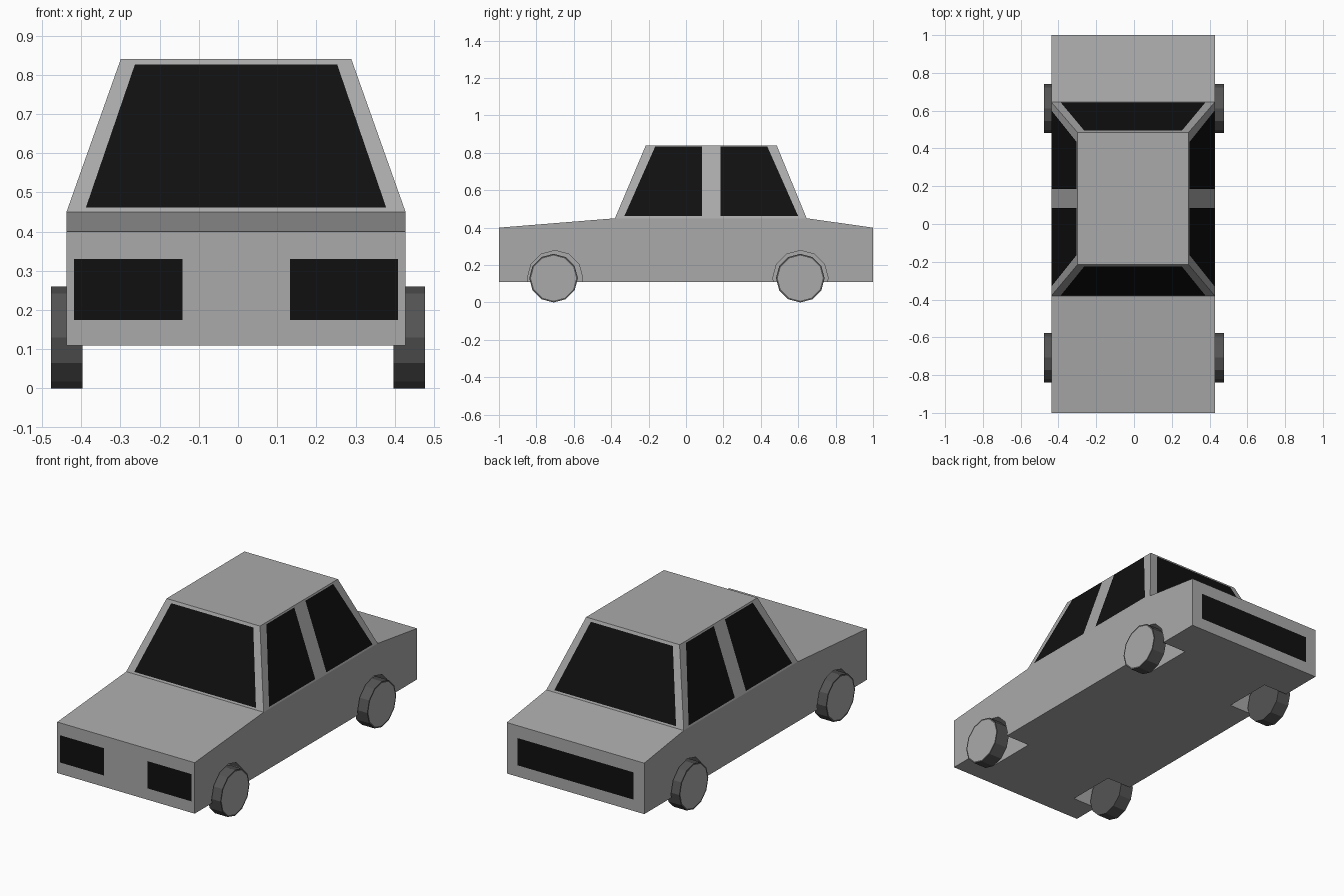
import bpy, bmesh, math
from mathutils import Matrix, Vector

if "Cube" in bpy.data.objects:
    bpy.data.objects.remove(bpy.data.objects["Cube"])

CX = -0.005                      # body sits a hair left of the wheels
W, ROOF_W = 0.4325, 0.294        # half widths at waist and roof
Z0, Z_NOSE, Z_WAIST, Z_ROOF = 0.11, 0.40, 0.45, 0.84
FRONT, REAR = (-0.38, -0.215), (0.645, 0.485)   # cabin y at waist, roof


def material(name, v):
    m = bpy.data.materials.new(name)
    m.diffuse_color = (v, v, v, 1)
    m.use_nodes = True
    m.node_tree.nodes["Principled BSDF"].inputs["Base Color"].default_value = m.diffuse_color
    return m


PAINT = material("grey paint", 0.4)
TYRE = material("dark rubber", 0.09)
GLASS = material("black glass", 0.005)


def make(name, bm, *mats):
    me = bpy.data.meshes.new(name)
    bm.to_mesh(me)
    bm.free()
    for m in mats:
        me.materials.append(m)
    ob = bpy.data.objects.new(name, me)
    bpy.context.collection.objects.link(ob)
    return ob


def disc(bm, x0, x1, y, z, r):
    """12-sided cylinder along x."""
    mat = Matrix.Translation(((x0 + x1) / 2, y, z)) @ Matrix.Rotation(math.pi / 2, 4, 'Y')
    bmesh.ops.create_cone(bm, cap_ends=True, segments=12, radius1=r, radius2=r,
                          depth=abs(x1 - x0), matrix=mat)


# Body: side profile extruded across, then the flat top drawn up into the cabin
bm = bmesh.new()
profile = [(-1, Z0), (1, Z0), (1, Z_NOSE), (REAR[0], Z_WAIST), (FRONT[0], Z_WAIST), (-1, Z_NOSE)]
side = bm.faces.new([bm.verts.new((CX - W, y, z)) for y, z in profile])
ext = bmesh.ops.extrude_face_region(bm, geom=[side])["geom"]
bmesh.ops.translate(bm, vec=(2 * W, 0, 0), verts=[v for v in ext if isinstance(v, bmesh.types.BMVert)])
bmesh.ops.recalc_face_normals(bm, faces=bm.faces)
top = next(f for f in bm.faces if all(abs(v.co.z - Z_WAIST) < 1e-4 for v in f.verts))
ext = bmesh.ops.extrude_face_region(bm, geom=[top])["geom"]
bmesh.ops.delete(bm, geom=[top], context='FACES_ONLY') if top.is_valid else None
for v in ext:
    if isinstance(v, bmesh.types.BMVert):
        sx = 1 if v.co.x > CX else -1
        v.co = (CX + sx * ROOF_W, FRONT[1] if v.co.y < 0 else REAR[1], Z_ROOF)
bmesh.ops.recalc_face_normals(bm, faces=bm.faces)
body = make("car_body", bm, PAINT)

# Wheel arches cut into the body
bm = bmesh.new()
for y in (-0.70, 0.612):
    for s in (-1, 1):
        disc(bm, CX + s * 0.28, CX + s * 0.55, y, 0.13, 0.148)
cutter = make("arch_cutter", bm, PAINT)
cutter.hide_render = True
cutter.hide_viewport = True
cut = body.modifiers.new("arches", 'BOOLEAN')
cut.operation = 'DIFFERENCE'
cut.solver = 'EXACT'
cut.object = cutter

# Wheels: dark tyre with an inset grey disc on the outside
for label, y in (("front", -0.708), ("rear", 0.611)):
    for word, s in (("left", -1), ("right", 1)):
        bm = bmesh.new()
        disc(bm, s * 0.396, s * 0.477, y, 0.13, 0.13)
        cap = max(bm.faces, key=lambda f: s * f.calc_center_median().x)
        bmesh.ops.inset_individual(bm, faces=[cap], thickness=0.009)
        cap.material_index = 1
        make(f"{label}_{word}_wheel", bm, TYRE, PAINT)


def plate(name, corners, out):
    """Flat dark panel floated just off the surface, facing 'out'."""
    pts = [Vector(c) for c in corners]
    n = (pts[1] - pts[0]).cross(pts[2] - pts[0]).normalized()
    if n.dot(Vector(out)) < 0:
        pts.reverse()
        n = -n
    bm = bmesh.new()
    bm.faces.new([bm.verts.new(p + n * 0.003) for p in pts])
    make(name, bm, GLASS)


def at(pair, z):
    """Interpolate a waist-to-roof value at height z."""
    return pair[0] + (pair[1] - pair[0]) * (z - Z_WAIST) / (Z_ROOF - Z_WAIST)


# Windscreen and rear window
for name, ys, d in (("windscreen", FRONT, -1), ("rear_window", REAR, 1)):
    lo, hi = 0.46, 0.825
    plate(name, [(CX - 0.383, at(ys, lo), lo), (CX + 0.383, at(ys, lo), lo),
                 (CX + 0.258, at(ys, hi), hi), (CX - 0.258, at(ys, hi), hi)], (0, d, 0))

# Side windows, two on each side of the centre post
for word, s in (("left", -1), ("right", 1)):
    for label, slope, post in (("front", (-0.33, -0.165), 0.085), ("back", (0.6, 0.435), 0.185)):
        lo, hi = 0.46, 0.832
        xl, xh = (CX + s * at((W, ROOF_W), z) for z in (lo, hi))
        plate(f"{word}_{label}_window", [(xl, slope[0], lo), (xl, post, lo),
                                         (xh, post, hi), (xh, slope[1], hi)], (s, 0, 0))

# Headlights and the wide tail panel
for name, x0, x1, y in (("left_headlight", -0.413, -0.137, -1), ("right_headlight", 0.137, 0.413, -1),
                        ("tail_panel", -0.365, 0.365, 1)):
    y_in = y * 0.998
    plate(name, [(CX + x0, y_in, 0.175), (CX + x1, y_in, 0.175),
                 (CX + x1, y_in, 0.33), (CX + x0, y_in, 0.33)], (0, y, 0))
